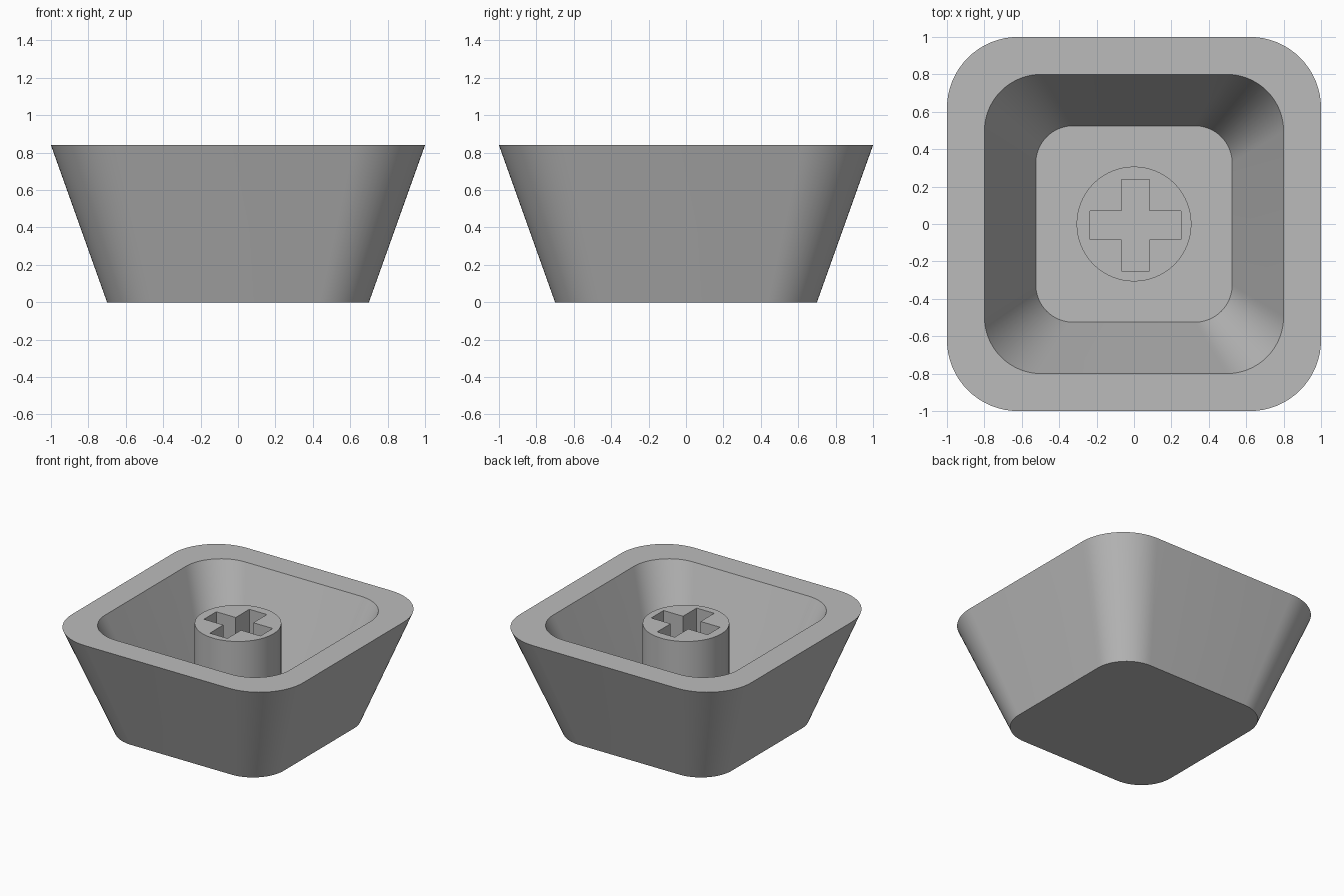
import bpy, bmesh
from math import cos, sin, pi

if "Cube" in bpy.data.objects:
    bpy.data.objects.remove(bpy.data.objects["Cube"], do_unlink=True)

HEIGHT, FLOOR, STEM_TOP = 0.84, 0.10, 0.80
CORNER = 0.38       # corner radius as a share of the half width
CORNER_STEPS = 16

plastic = bpy.data.materials.new("grey plastic")
plastic.use_nodes = True
grey = (0.5, 0.5, 0.5, 1)
plastic.diffuse_color = grey
plastic.node_tree.nodes["Principled BSDF"].inputs["Base Color"].default_value = grey


def finish(bm, name):
    """Turn the bmesh into a shaded object."""
    bmesh.ops.recalc_face_normals(bm, faces=bm.faces[:])
    mesh = bpy.data.meshes.new(name)
    bm.to_mesh(mesh)
    bm.free()
    mesh.materials.append(plastic)
    obj = bpy.data.objects.new(name, mesh)
    bpy.context.collection.objects.link(obj)
    bpy.ops.object.select_all(action='DESELECT')
    obj.select_set(True)
    bpy.context.view_layer.objects.active = obj
    bpy.ops.object.shade_smooth_by_angle(angle=pi / 6)
    return obj


def rounded_square(bm, half, z):
    """Ring of vertices around a square with round corners."""
    r = half * CORNER
    ring = []
    for quarter, (sx, sy) in enumerate([(1, 1), (-1, 1), (-1, -1), (1, -1)]):
        for i in range(CORNER_STEPS + 1):
            a = (quarter + i / CORNER_STEPS) * pi / 2
            ring.append(bm.verts.new((sx * (half - r) + r * cos(a),
                                      sy * (half - r) + r * sin(a), z)))
    return ring


def closed_edges(bm, points):
    verts = [bm.verts.new(p) for p in points]
    return [bm.edges.new((v, verts[i - 1])) for i, v in enumerate(verts)]


# Flared hollow shell: outside wall, flat rim, inside wall and floor
bm = bmesh.new()
rings = [rounded_square(bm, half, z) for half, z in
         [(0.70, 0), (1.0, HEIGHT), (0.80, HEIGHT), (0.525, FLOOR)]]
for low, high in zip(rings, rings[1:]):
    for i in range(len(low)):
        bm.faces.new((low[i - 1], low[i], high[i], high[i - 1]))
bm.faces.new(rings[0])
bm.faces.new(rings[-1])
finish(bm, "shell")

# Round stem with a cross-shaped socket, down to the shell floor
bm = bmesh.new()
radius, sides = 0.307, 64
circle = [(radius * cos(2 * pi * i / sides), radius * sin(2 * pi * i / sides), STEM_TOP)
          for i in range(sides)]
arm, half_width = 0.244, 0.076
cross = []
x, y = 0.008, -0.007
for px, py in [(arm, -half_width), (arm, half_width), (half_width, half_width)]:
    cross.append((px, py))
for turn in range(3):
    cross += [(-py, px) for px, py in cross[-3:]]
socket = [(x + px, y + py, STEM_TOP) for px, py in cross]
edges = closed_edges(bm, circle) + closed_edges(bm, socket)
bmesh.ops.triangle_fill(bm, edges=edges, use_beauty=True, normal=(0, 0, 1))
walls = bmesh.ops.extrude_edge_only(bm, edges=edges)["geom"]
for v in walls:
    if isinstance(v, bmesh.types.BMVert):
        v.co.z = FLOOR
finish(bm, "stem")
